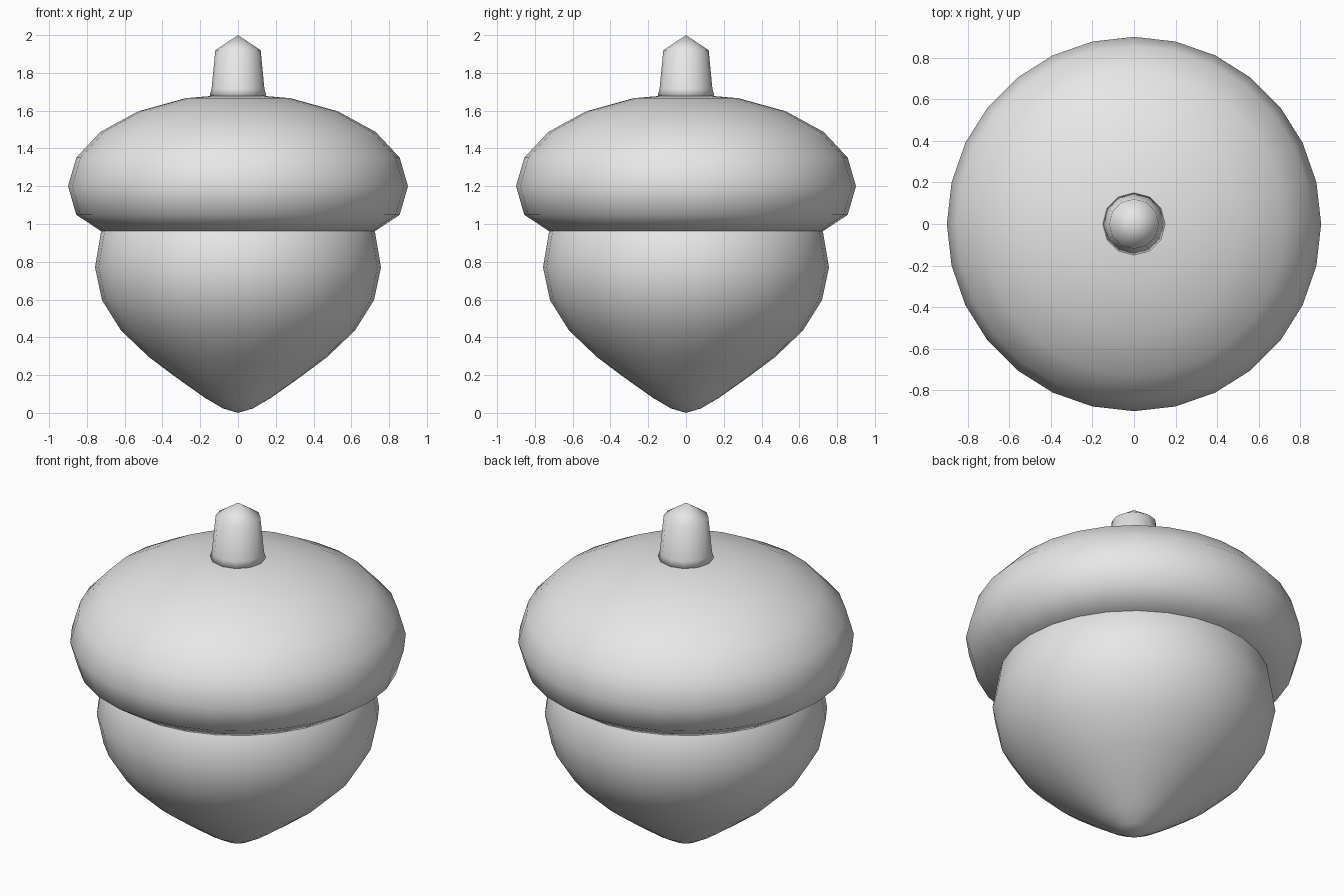
import bpy
import math

cube = bpy.data.objects.get("Cube")
if cube:
    bpy.data.objects.remove(cube, do_unlink=True)

grey = bpy.data.materials.new("plain grey")
grey.use_nodes = True
grey.diffuse_color = (0.8, 0.8, 0.8, 1)
grey.node_tree.nodes["Principled BSDF"].inputs["Base Color"].default_value = grey.diffuse_color


def lathe(name, profile, sides):
    """Revolve (radius, height) points around z; zero radius makes a pole."""
    verts, rings, faces = [], [], []
    for r, z in profile:
        n = 1 if r == 0 else sides
        start = len(verts)
        rings.append([start + i % n for i in range(sides)])
        for i in range(n):
            a = math.tau * i / sides
            verts.append((r * math.cos(a), r * math.sin(a), z))
    for low, high in zip(rings, rings[1:]):
        for i in range(sides):
            j = (i + 1) % sides
            corners = (low[i], low[j], high[j], high[i])
            faces.append(tuple(dict.fromkeys(corners)))
    mesh = bpy.data.meshes.new(name)
    mesh.from_pydata(verts, [], faces)
    mesh.materials.append(grey)
    mesh.shade_smooth()
    obj = bpy.data.objects.new(name, mesh)
    bpy.context.collection.objects.link(obj)
    return obj


# Pointed nut, closed inside the cap
lathe("nut", [(0, 0), (0.08, 0.024), (0.175, 0.08), (0.317, 0.18),
              (0.47, 0.294), (0.62, 0.437), (0.72, 0.597), (0.757, 0.77),
              (0.725, 0.96), (0.62, 1.1), (0, 1.2)], 28)

# Domed cap: a flattened ellipsoid with a tucked-in rim
dome = []
for step in range(-1, 6):
    a = math.radians(18 * step)
    dome.append((0.9 * math.cos(a) if step < 5 else 0, 1.2 + 0.49 * math.sin(a)))
lathe("cap", [(0, 0.98), (0.6, 0.965), (0.725, 0.962)] + dome, 28)

# Tapered stem with a blunt point
lathe("stem", [(0, 1.64), (0.15, 1.68), (0.14, 1.715), (0.12, 1.92), (0, 2.0)], 12)
